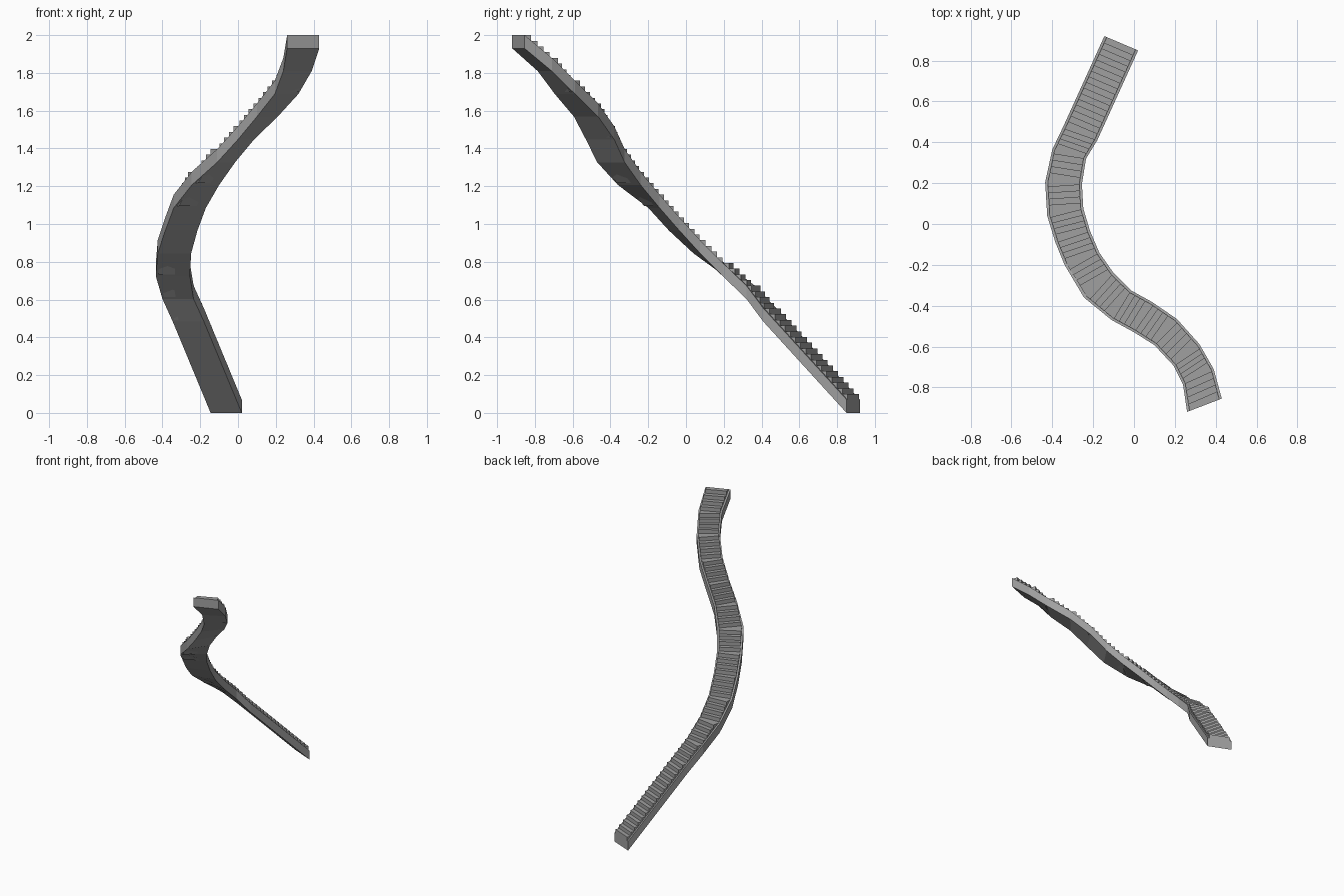
import bpy
import bmesh
from mathutils import Vector

cube = bpy.data.objects.get("Cube")
if cube:
    bpy.data.objects.remove(cube, do_unlink=True)

RISE = 1.93          # climb from the first to the last station
DEPTH = 0.07         # height of the side strings
STEPS = 4            # steps in each flight between two stations
RIM = 0.07           # string thickness as a share of the width

stone = bpy.data.materials.new("grey stone")
stone.use_nodes = True
stone.diffuse_color = (0.35, 0.35, 0.35, 1)
stone.node_tree.nodes["Principled BSDF"].inputs["Base Color"].default_value = (0.35, 0.35, 0.35, 1)

# Plan of the stair: (right edge, left edge) at each station, from foot to head
plan = [((-.145 - .05 * i, .92 - .11 * i), (.02 - .05 * i, .85 - .11 * i)) for i in range(5)]
plan += [
    ((-.40, .365), (-.235, .32)),
    ((-.435, .205), (-.255, .195)),
    ((-.425, .04), (-.248, .075)),
    ((-.385, -.09), (-.215, -.035)),
    ((-.34, -.20), (-.17, -.14)),
    ((-.245, -.36), (-.10, -.24)),
    ((-.11, -.47), (-.015, -.325)),
    ((0, -.53), (.085, -.38)),
    ((.10, -.593), (.21, -.465)),
    ((.195, -.695), (.32, -.588)),
    ((.24, -.785), (.39, -.71)),
    ((.26, -.92), (.43, -.855)),
]
stations = [(Vector(a), Vector(b)) for a, b in plan]
flights = len(stations) - 1
climb = RISE / flights


def loft(name, rings):
    """Skin a run of closed cross-sections and cap both ends."""
    bm = bmesh.new()
    loops = [[bm.verts.new(p) for p in ring] for ring in rings]
    for a, b in zip(loops, loops[1:]):
        for i in range(len(a)):
            j = (i + 1) % len(a)
            bm.faces.new((a[i], a[j], b[j], b[i]))
    bm.faces.new(loops[0])
    bm.faces.new(loops[-1])
    bmesh.ops.recalc_face_normals(bm, faces=bm.faces)
    mesh = bpy.data.meshes.new(name)
    bm.to_mesh(mesh)
    bm.free()
    mesh.materials.append(stone)
    obj = bpy.data.objects.new(name, mesh)
    bpy.context.collection.objects.link(obj)
    return obj


def at(edge_a, edge_b, u, z):
    p = edge_a.lerp(edge_b, u)
    return (p.x, p.y, z)


# Channel-shaped body: sloping underside with a raised string on each side
profile = [(0, 0), (1, 0), (1, DEPTH), (1 - RIM, DEPTH), (1 - RIM, .01),
           (RIM, .01), (RIM, DEPTH), (0, DEPTH)]
loft("stair_body", [[at(a, b, u, i * climb + h) for u, h in profile]
                    for i, (a, b) in enumerate(stations)])

# Treads: parallel within a flight, with a flat wedge where two flights meet
rings = []


def tread_ring(a, b, base, top):
    rings.append([at(a, b, RIM, base), at(a, b, 1 - RIM, base),
                  at(a, b, 1 - RIM, top), at(a, b, RIM, top)])


top = DEPTH
for i in range(flights):
    (a0, b0), (a1, b1) = stations[i], stations[i + 1]
    len_a, len_b = (a1 - a0).length, (b1 - b0).length
    short = min(len_a, len_b)
    if i:
        tread_ring(a0, b0, i * climb + .01, top)
    for k in range(STEPS):
        t = k / STEPS - .5
        a = a0.lerp(a1, .5 + t * short / len_a)
        b = b0.lerp(b1, .5 + t * short / len_b)
        base = (i + k / STEPS) * climb + .01
        if i or k:
            tread_ring(a, b, base, top)
        top += climb / STEPS
        tread_ring(a, b, base, top)
tread_ring(*stations[-1], RISE + .01, top)
loft("steps", rings)
